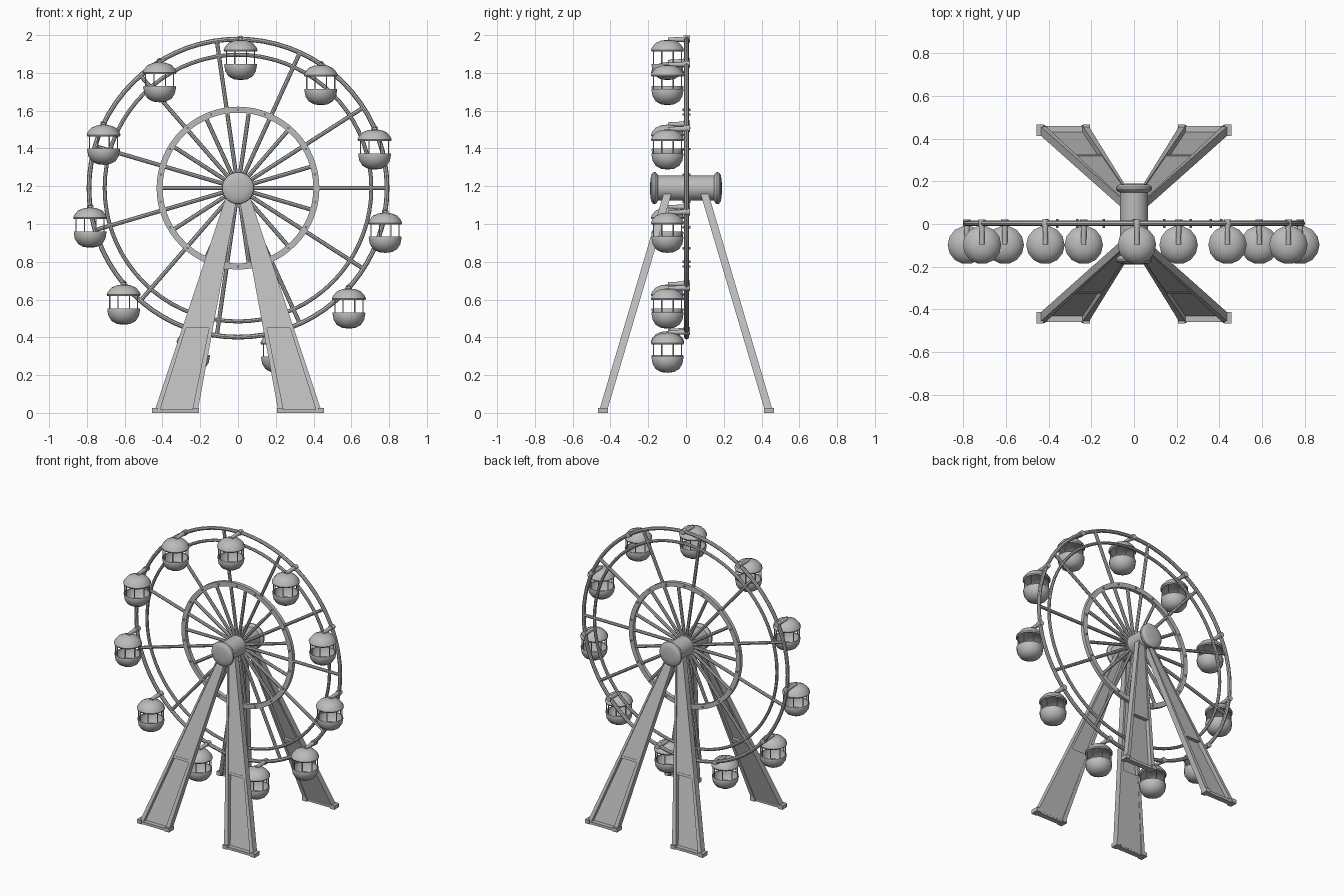
import bpy, bmesh, math
from mathutils import Vector, Matrix

if "Cube" in bpy.data.objects:
    bpy.data.objects.remove(bpy.data.objects["Cube"])

CZ, CY = 1.19, 0.003          # wheel centre height and depth
R_OUT, R_IN, R_HUB = 0.789, 0.706, 0.415
N = 11                        # cabins and long spokes
STEP = 2 * math.pi / N

grey = bpy.data.materials.new("plain grey")
grey.diffuse_color = (0.5, 0.5, 0.5, 1)
grey.use_nodes = True
grey.node_tree.nodes["Principled BSDF"].inputs["Base Color"].default_value = grey.diffuse_color


def finish(name, bm, smooth=True):
    bmesh.ops.recalc_face_normals(bm, faces=bm.faces)
    me = bpy.data.meshes.new(name)
    bm.to_mesh(me)
    bm.free()
    me.materials.append(grey)
    ob = bpy.data.objects.new(name, me)
    bpy.context.collection.objects.link(ob)
    if smooth:
        bpy.ops.object.select_all(action='DESELECT')
        ob.select_set(True)
        bpy.context.view_layer.objects.active = ob
        bpy.ops.object.shade_smooth_by_angle(angle=math.radians(40))
    return ob


def lathe(bm, profile, segs, matrix, closed=False):
    """Revolve (radius, height) points about local z."""
    rings = []
    for r, h in profile:
        if r < 1e-6:
            rings.append([bm.verts.new(matrix @ Vector((0, 0, h)))] * segs)
        else:
            rings.append([bm.verts.new(matrix @ Vector((
                r * math.cos(2 * math.pi * i / segs),
                r * math.sin(2 * math.pi * i / segs), h))) for i in range(segs)])
    pairs = list(zip(rings, rings[1:]))
    if closed:
        pairs.append((rings[-1], rings[0]))
    for a, b in pairs:
        for i in range(segs):
            j = (i + 1) % segs
            quad = list(dict.fromkeys((a[i], a[j], b[j], b[i])))
            if len(quad) > 2:
                bm.faces.new(quad)


def rod(bm, p, q, r, segs=8, r2=None):
    """Cylinder between two points."""
    p, q = Vector(p), Vector(q)
    d = q - p
    m = Matrix.Translation((p + q) / 2) @ d.to_track_quat('Z', 'Y').to_matrix().to_4x4()
    bmesh.ops.create_cone(bm, cap_ends=True, segments=segs, radius1=r,
                          radius2=r if r2 is None else r2, depth=d.length, matrix=m)


def prism(bm, low, high):
    """Six-sided block between two quads of four corners."""
    a = [bm.verts.new(v) for v in low]
    b = [bm.verts.new(v) for v in high]
    bm.faces.new(a)
    bm.faces.new(b)
    for i in range(4):
        j = (i + 1) % 4
        bm.faces.new((a[i], a[j], b[j], b[i]))


def on_wheel(angle, r, y=CY):
    return Vector((r * math.cos(angle), y, CZ + r * math.sin(angle)))


axle = Matrix.Translation((0, 0, CZ)) @ Matrix.Rotation(math.pi / 2, 4, 'X')
wheel = Matrix.Translation((0, CY, 0)) @ axle

# round rims
for name, radius, tube in (("outer_rim", R_OUT, 0.0125), ("inner_rim", R_IN, 0.0105)):
    bm = bmesh.new()
    prof = [(radius + tube * math.cos(k * math.pi / 4), tube * math.sin(k * math.pi / 4))
            for k in range(8)]
    lathe(bm, prof, 72, wheel, closed=True)
    finish(name, bm)

# flat spoke ring with its bolts
bm = bmesh.new()
lathe(bm, [(0.399, -0.013), (0.431, -0.013), (0.431, 0.013), (0.399, 0.013)],
      64, wheel, closed=True)
finish("spoke_ring", bm)
bm = bmesh.new()
for k in range(18):
    a = math.radians(90 + 20 * k)
    rod(bm, on_wheel(a, R_HUB, CY - 0.021), on_wheel(a, R_HUB, CY + 0.021), 0.006)
finish("ring_bolts", bm)

# long spokes reach the outer rim, short ones stop at the spoke ring
for name, shift, end in (("long_spokes", 0, R_OUT), ("short_spokes", 0.5, 0.41)):
    bm = bmesh.new()
    for k in range(N):
        a = (k + shift) * STEP
        rod(bm, on_wheel(a, 0.04), on_wheel(a, end), 0.011)
    finish(name, bm)

# axle drum with rounded end caps
half = [(0, 0.19), (0.045, 0.189), (0.07, 0.184), (0.083, 0.174), (0.085, 0.163),
        (0.078, 0.154), (0.066, 0.148)]
bm = bmesh.new()
lathe(bm, half + [(r, -h) for r, h in reversed(half)], 32, axle)
finish("axle_drum", bm)

# cabins hanging on arms from the outer rim
roof = [(0, -0.004), (0.035, -0.008), (0.064, -0.02), (0.083, -0.042), (0.09, -0.058),
        (0.086, -0.066), (0.076, -0.062), (0.05, -0.048), (0, -0.04)]
bowl = [(0, -0.217), (0.035, -0.213), (0.064, -0.197), (0.081, -0.17), (0.087, -0.136),
        (0.085, -0.131), (0.079, -0.133), (0.073, -0.165), (0.055, -0.19), (0, -0.2)]
for k in range(N):
    p = on_wheel(math.radians(89) + k * STEP, R_OUT)
    c = Vector((p.x, -0.098, p.z))
    m = Matrix.Translation(c)
    for name, prof in (("cabin_roof", roof), ("cabin_bowl", bowl)):
        bm = bmesh.new()
        lathe(bm, prof, 14, m)
        finish(f"{name}_{k + 1}", bm)
    bm = bmesh.new()
    for i in range(8):
        a = (i + 0.5) * math.pi / 4
        d = Vector((0.08 * math.cos(a), 0.08 * math.sin(a), 0))
        rod(bm, c + d + Vector((0, 0, -0.14)), c + d + Vector((0, 0, -0.055)), 0.0035, 6)
    finish(f"cabin_posts_{k + 1}", bm)
    bm = bmesh.new()
    rod(bm, (p.x, 0.018, p.z), (p.x, -0.095, p.z - 0.004), 0.014, 10, 0.012)
    rod(bm, (p.x, 0.02, p.z), (p.x, -0.012, p.z), 0.018, 10)
    finish(f"cabin_arm_{k + 1}", bm)


# support legs: tapering channels with side rails, web and recessed lower web
def leg_quad(z, x0, x1, y0, y1, sx, sy):
    """Slice at height z; x0, x1 run 0 (inner) to 1 (outer) with inset offsets."""
    t = z / 1.17
    inner, outer = 0.215 * (1 - t) + 0.0 * t, 0.445 * (1 - t) + 0.055 * t
    yc = 0.442 * (1 - t) + 0.095 * t
    xs = [inner + (outer - inner) * f for f in (x0, x1)]
    return [(sx * x, sy * (yc + y), z) for x, y in
            ((xs[0], y0), (xs[1], y0), (xs[1], y1), (xs[0], y1))]


for sx, side in ((-1, "left"), (1, "right")):
    for sy, end in ((-1, "front"), (1, "back")):
        tag = f"{end}_{side}"
        bm = bmesh.new()
        for x0, x1 in ((0, 0.13), (0.88, 1)):
            prism(bm, leg_quad(0, x0, x1, -0.021, 0.021, sx, sy),
                  leg_quad(1.17, x0, x1, -0.021, 0.021, sx, sy))
        finish(f"leg_rails_{tag}", bm, False)
        bm = bmesh.new()
        prism(bm, leg_quad(0.46, 0.1, 0.9, 0.003, 0.015, sx, sy),
              leg_quad(1.17, 0.1, 0.9, 0.003, 0.015, sx, sy))
        prism(bm, leg_quad(0.45, 0.1, 0.9, -0.02, 0.017, sx, sy),
              leg_quad(0.465, 0.1, 0.9, -0.02, 0.017, sx, sy))
        prism(bm, leg_quad(0.01, 0.1, 0.9, -0.016, -0.006, sx, sy),
              leg_quad(0.455, 0.1, 0.9, -0.02, -0.01, sx, sy))
        finish(f"leg_web_{tag}", bm, False)
        # foot bar with corner blocks
        bm = bmesh.new()
        for xa, xb, ya, yb, h in ((0.21, 0.45, 0.424, 0.46, 0.018),
                                  (0.207, 0.24, 0.413, 0.467, 0.027),
                                  (0.423, 0.456, 0.413, 0.467, 0.027)):
            base = [(sx * x, sy * y, 0) for x, y in ((xa, ya), (xb, ya), (xb, yb), (xa, yb))]
            prism(bm, base, [(x, y, h) for x, y, _ in base])
        finish(f"foot_{tag}", bm, False)
